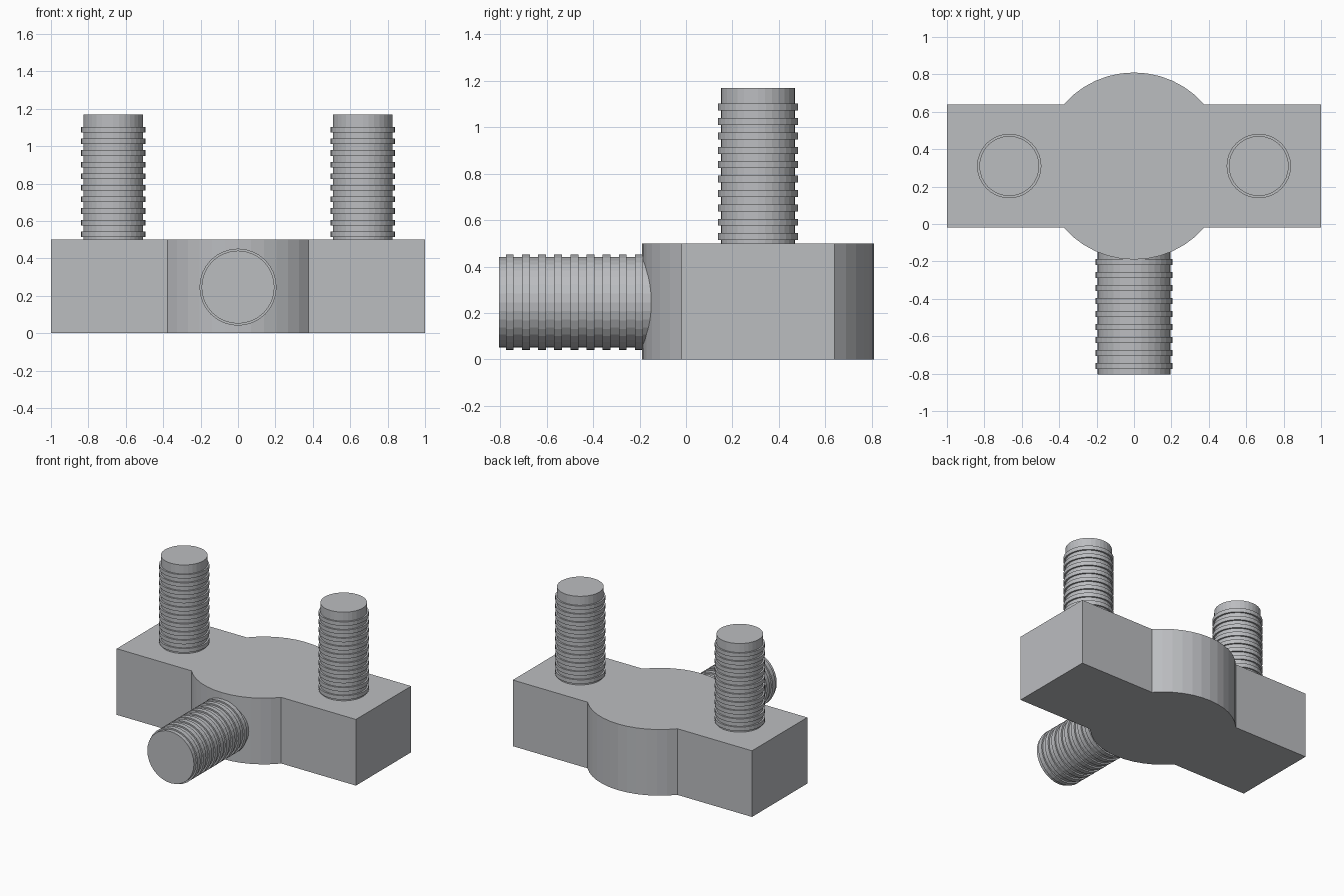
import bpy, bmesh, math
from mathutils import Matrix

if "Cube" in bpy.data.objects:
    bpy.data.objects.remove(bpy.data.objects["Cube"])

grey = bpy.data.materials.new("steel grey")
grey.diffuse_color = (0.5, 0.51, 0.53, 1)
grey.use_nodes = True
grey.node_tree.nodes["Principled BSDF"].inputs["Base Color"].default_value = grey.diffuse_color


def make_object(name, bm):
    bmesh.ops.recalc_face_normals(bm, faces=bm.faces)
    mesh = bpy.data.meshes.new(name)
    bm.to_mesh(mesh)
    bm.free()
    mesh.materials.append(grey)
    obj = bpy.data.objects.new(name, mesh)
    bpy.context.collection.objects.link(obj)
    return obj


# Body: flat bar with a round bulge in the middle, extruded upwards
CY, HALF, R, HEIGHT = 0.31, 0.33, 0.5, 0.5
a = math.asin(HALF / R)
arc = [a + (math.pi - 2 * a) * i / 12 for i in range(13)]
top = [(1, HALF)] + [(R * math.cos(t), R * math.sin(t)) for t in arc] + [(-1, HALF)]
outline = top + [(-x, -y) for x, y in top]
bm = bmesh.new()
face = bm.faces.new([bm.verts.new((x, y + CY, 0)) for x, y in outline])
ext = bmesh.ops.extrude_face_region(bm, geom=[face])
bmesh.ops.translate(bm, vec=(0, 0, HEIGHT),
                    verts=[g for g in ext["geom"] if isinstance(g, bmesh.types.BMVert)])
make_object("body", bm)


def ribbed_stud(name, matrix, length, r, rib_r, first, pitch, ribs, width, sides=32):
    """Stepped cylinder along local +z; ribs are counted down from the free end."""
    profile = [(r, 0)]
    for k in reversed(range(ribs)):
        z = length - first - k * pitch
        profile += [(r, z - width / 2), (rib_r, z - width / 2),
                    (rib_r, z + width / 2), (r, z + width / 2)]
    profile.append((r, length))
    bm = bmesh.new()
    rings = [[bm.verts.new((pr * math.cos(2 * math.pi * i / sides),
                            pr * math.sin(2 * math.pi * i / sides), z))
              for i in range(sides)] for pr, z in profile]
    for lo, hi in zip(rings, rings[1:]):
        for i in range(sides):
            j = (i + 1) % sides
            bm.faces.new((lo[i], lo[j], hi[j], hi[i]))
    bm.faces.new(rings[0])
    bm.faces.new(rings[-1])
    make_object(name, bm).matrix_world = matrix


# Two upright studs
for side, label in ((-1, "left"), (1, "right")):
    ribbed_stud(label + "_stud", Matrix.Translation((side * 0.667, CY, 0.45)),
                0.72, 0.16, 0.172, 0.083, 0.062, 10, 0.03)

# Thicker stud pointing forwards
ribbed_stud("front_stud",
            Matrix.Translation((0, 0, 0.246)) @ Matrix.Rotation(math.radians(90), 4, 'X'),
            0.805, 0.195, 0.206, 0.046, 0.0695, 9, 0.034)
